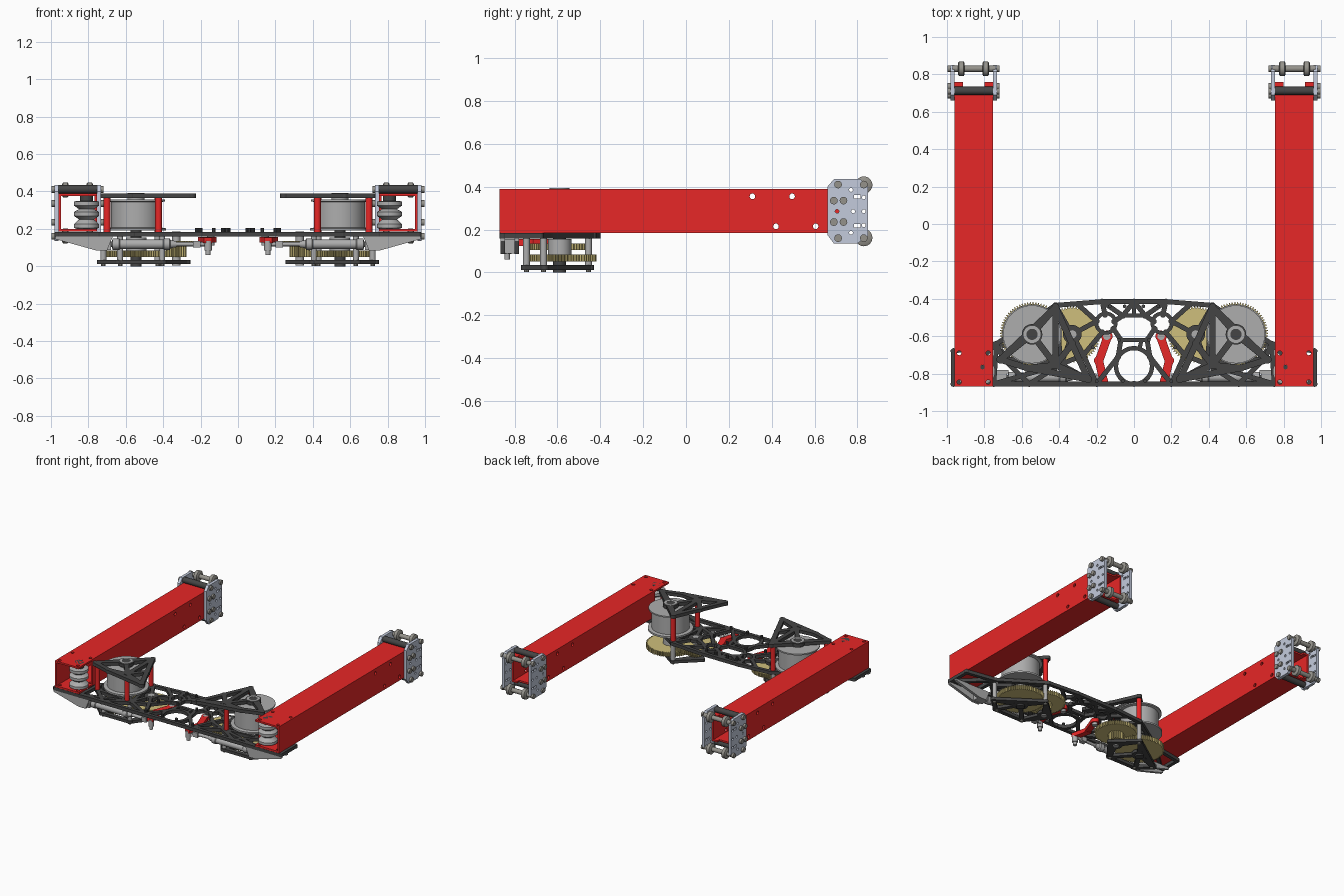
import bpy, bmesh, math
from mathutils import Vector

if "Cube" in bpy.data.objects:
    bpy.data.objects.remove(bpy.data.objects["Cube"])


def material(name, rgb):
    m = bpy.data.materials.new(name)
    m.diffuse_color = (*rgb, 1)
    m.use_nodes = True
    m.node_tree.nodes["Principled BSDF"].inputs["Base Color"].default_value = m.diffuse_color
    return m


RED = material("red_paint", (0.8, 0.02, 0.02))
DARK = material("dark_plate", (0.06, 0.06, 0.06))
PALE = material("pale_bracket", (0.55, 0.6, 0.72))
STEEL = material("steel", (0.42, 0.42, 0.42))
ROLL = material("roller_grey", (0.3, 0.29, 0.26))
BRASS = material("brass", (0.62, 0.52, 0.2))


# ---- pieces: each returns (verts, faces)
def place(axis, u, v, w):
    return {'x': (w, u, v), 'y': (u, w, v), 'z': (u, v, w)}[axis]


def prism(pts, a, b, axis='z'):
    n = len(pts)
    verts = [place(axis, u, v, w) for w in (a, b) for u, v in pts]
    faces = [tuple(range(n)), tuple(range(n, 2 * n))]
    faces += [(i, (i + 1) % n, n + (i + 1) % n, n + i) for i in range(n)]
    return verts, faces


def box(x0, x1, y0, y1, z0, z1):
    return prism([(x0, y0), (x1, y0), (x1, y1), (x0, y1)], z0, z1)


def lathe(c, prof, axis='z', ring=False, n=28):
    verts = [place(axis, c[0] + r * math.cos(math.tau * i / n), c[1] + r * math.sin(math.tau * i / n), w)
             for r, w in prof for i in range(n)]
    k = len(prof)
    faces = [] if ring else [tuple(range(n)), tuple(range((k - 1) * n, k * n))]
    for j in range(k if ring else k - 1):
        p, q = j * n, (j + 1) % k * n
        faces += [(p + i, p + (i + 1) % n, q + (i + 1) % n, q + i) for i in range(n)]
    return verts, faces


def cyl(c, r, a, b, axis='z', n=24):
    return lathe(c, [(r, a), (r, b)], axis, n=n)


def ring(c, r0, r1, a, b):
    return lathe(c, [(r0, a), (r1, a), (r1, b), (r0, b)], ring=True)


def strip(p, q, w, a, b):
    p, q = Vector(p), Vector(q)
    d = (q - p).normalized() * w / 2
    o = Vector((-d.y, d.x))
    return prism([p + o, p - o, q - o, q + o], a, b)


def truss(nodes, edges, w, a, b):
    used = {i for e in edges for i in e}
    return ([strip(nodes[i], nodes[j], w, a, b) for i, j in edges]
            + [cyl(nodes[i], w * 0.62, a, b, n=12) for i in used])


def gear(c, r, teeth, a, b):
    pts = []
    for i in range(teeth * 4):
        rr = r if i % 4 in (1, 2) else r - 0.011
        t = math.tau * i / (teeth * 4)
        pts.append((c[0] + rr * math.cos(t), c[1] + rr * math.sin(t)))
    return prism(pts, a, b)


def build(name, mat, pieces, s=1):
    bm = bmesh.new()
    for verts, faces in pieces:
        vs = [bm.verts.new((x * s, y, z)) for x, y, z in verts]
        for f in faces:
            bm.faces.new([vs[i] for i in f])
    bmesh.ops.recalc_face_normals(bm, faces=bm.faces)
    me = bpy.data.meshes.new(name)
    bm.to_mesh(me)
    bm.free()
    if mat:
        me.materials.append(mat)
    ob = bpy.data.objects.new(name, me)
    bpy.context.collection.objects.link(ob)
    return ob


def pair(name, mat, pieces, cuts=()):
    """Build the part on both sides of x = 0, with optional cut-outs."""
    for side, s in (("right_", 1), ("left_", -1)):
        ob = build(side + name, mat, pieces, s)
        cutters = [build("cutter", None, [c], s) for c in cuts]
        for c in cutters:
            c.hide_render = True
            m = ob.modifiers.new("cut", 'BOOLEAN')
            m.operation, m.solver, m.object = 'DIFFERENCE', 'EXACT', c
        if cutters:
            ev = ob.evaluated_get(bpy.context.evaluated_depsgraph_get())
            me = bpy.data.meshes.new_from_object(ev)
            ob.modifiers.clear()
            ob.data = me
            for c in cutters:
                bpy.data.objects.remove(c)


# ---- square arm tubes: hollow, open inner wall at the pulley, notched rear, bolt holes
cuts = [box(.768, .947, -1, 1, .198, .377), box(.74, .78, -.9, -.70, .198, .377),
        box(.80, .915, .735, .8, .1, .5)]
cuts += [cyl(p, .013, .7, 1, 'x', 16) for p in ((.31, .355), (.495, .355), (.42, .215), (.605, .215))]
cuts += [cyl(p, .012, .1, .5, 'z', 16) for p in
         ((.935, -.69), (.78, -.69), (.81, -.765), (.935, -.845), (.78, -.845))]
pair("arm_tube", RED, [box(.755, .96, -.87, .76, .185, .39)], cuts)
pair("tube_pulley", STEEL, [lathe((.81, -.79), [
    (.05, .2), (.068, .205), (.068, .225), (.04, .25), (.068, .27), (.068, .29),
    (.04, .305), (.068, .325), (.068, .345), (.05, .35)])])
pair("pulley_axle", DARK, [cyl((.81, -.79), .035, .186, .39)])

# ---- roller brackets at the rear ends
plate = [(.66, .175), (.69, .135), (.80, .135), (.85, .17), (.85, .40), (.815, .435), (.69, .435), (.66, .40)]
slots = [box(.7, 1.1, .785, .815, .345, .362), box(.7, 1.1, .785, .815, .21, .227)]
slots += [cyl(p, .009, .7, 1.1, 'x', 12) for p in
          ((.705, .285), (.78, .285), (.83, .285), (.83, .35), (.83, .22), (.77, .385), (.77, .185))]
pair("bracket_plates", PALE, [prism(plate, a, b, 'x') for a, b in ((.732, .755), (.96, .982))], slots)
bolts = [(.71, .41), (.69, .335), (.735, .335), (.69, .235), (.735, .235), (.71, .16), (.83, .41), (.83, .16)]
pair("bracket_bolts", ROLL, [cyl(p, .018, a, b, 'x', 12) for p in bolts for a, b in ((.72, .735), (.98, .998))])
pair("bracket_rods", DARK, [cyl((.712, z), .022, .75, .965, 'x') for z in (.412, .162)])
rollers = []
for z in (.408, .162):
    rollers.append(cyl((.83, z), .017, .74, .97, 'x'))
    for x in (.775, .905):
        rollers.append(lathe((.83, z), [(.03, x), (.04, x + .006), (.04, x + .03), (.03, x + .036)], 'x'))
pair("rollers", ROLL, rollers)

# ---- main lattice plate
Z0, Z1 = .158, .183
hub, mid, mot = (.545, -.59), (.33, -.59), (.15, -.53)
N = [(0, -.855), (.75, -.855), (.735, -.64), (.42, -.435), (.17, -.415), (0, -.415), (.39, -.75), hub, mid,
     (.155, -.485), (.2, -.855), (.085, -.71), (.965, -.855), (.965, -.68), (.06, -.49), (.07, -.62),
     (.27, -.70), (.70, -.72), (.56, -.855), (.2, -.52), (.11, -.56), (.17, -.58), (.105, -.52), (.3, -.43)]
E = [(0, 12), (12, 13), (13, 2), (1, 2), (12, 2), (2, 3), (3, 4), (4, 5), (3, 6), (6, 10), (6, 18), (18, 17),
     (17, 2), (17, 6), (3, 7), (7, 6), (7, 17), (8, 6), (8, 3), (4, 9), (19, 23), (15, 11), (20, 15), (14, 5),
     (14, 22), (16, 10), (16, 8), (16, 21), (6, 1), (10, 11), (14, 4), (8, 19), (16, 6)]
pair("main_plate", DARK, truss(N, E, .026, Z0, Z1) + [
    ring(hub, .03, .062, Z0, Z1), ring(mid, .022, .05, Z0, Z1), ring(mot, .042, .062, Z0, Z1)])
build("main_plate_centre", DARK, [ring((0, -.76), .085, .108, Z0, Z1), strip((0, -.415), (0, -.50), .02, Z0, Z1),
                                  strip((-.07, -.62), (.07, -.62), .022, Z0, Z1),
                                  strip((-.06, -.49), (.06, -.49), .022, Z0, Z1),
                                  strip((.03, -.665), (.04, -.62), .022, Z0, Z1)])
pair("plate_bolts", DARK, [cyl(p, .01, .18, .205, n=10) for p in
                           ((.05, -.44), (.08, -.62), (.13, -.44), (.22, -.66), (.20, -.84), (.06, -.84))])

# ---- upper and lower winch plates
U = [(.715, -.725), (.42, -.445), (.245, -.83), (.42, -.755), hub, (.57, -.77), (.33, -.64)]
pair("upper_plate", DARK, truss(U, [(0, 1), (1, 2), (2, 5), (5, 0), (1, 3), (3, 4), (4, 0), (4, 1),
                                    (3, 2), (3, 5), (3, 6)], .034, .365, .39)
     + [ring(hub, .03, .055, .365, .39)])
L = [(.735, -.66), (.43, -.45), (.275, -.59), (.40, -.75), hub, mid, (.64, -.75)]
pair("lower_plate", DARK, truss(L, [(0, 1), (1, 2), (2, 3), (3, 6), (6, 0), (1, 4), (4, 3), (4, 0), (4, 6),
                                    (5, 1), (5, 3), (5, 2)], .032, .012, .034)
     + [ring(hub, .025, .055, .012, .034), ring(mid, .02, .045, .012, .034)])
pair("upper_posts", RED, [cyl(p, .018, .18, .367) for p in ((.70, -.72), (.428, -.455), (.425, -.75))])
pair("lower_posts", STEEL, [cyl(p, .016, .03, .16) for p in ((.72, -.665), (.43, -.455), (.405, -.745), (.63, -.745))])
pair("lower_bolts", ROLL, [cyl(p, .012, .002, .014, n=10) for p in
                           ((.72, -.665), (.43, -.455), (.405, -.745), (.63, -.745))])

# ---- drums, shafts and gear train
pair("winch_drum", STEEL, [lathe(hub, [(.16, .19), (.16, .203), (.134, .207), (.134, .343), (.155, .347), (.155, .357)], n=48)])
pair("drum_shaft", DARK, [cyl(hub, .03, 0, .392)])
pair("shaft_collar", STEEL, [ring(hub, .03, .046, .355, .393)])
pair("drum_gear", BRASS, [gear(hub, .172, 72, .05, .083)])
pair("middle_gear", BRASS, [gear(mid, .15, 60, .105, .135), gear(mid, .055, 20, .05, .105)])
pair("gear_shaft", STEEL, [cyl(mid, .022, .005, .185), cyl(hub, .055, .083, .155)])

# ---- brake cylinders, red pivot arms and sloped brackets under the plate
ac = (-.82, .118)
pair("air_cylinder", STEEL, [
    lathe(ac, [(.016, .33), (.022, .36), (.03, .365), (.03, .395), (.025, .4), (.025, .63), (.03, .635),
               (.03, .67), (.014, .675), (.014, .72)], 'x'),
    cyl(ac, .011, .17, .34, 'x'), box(.2, .24, -.84, -.80, .1, .136)])
pair("pivot_fitting", STEEL, [cyl((.16, -.835), .02, .085, .135), cyl((.16, -.835), .013, .06, .09),
                              cyl((.145, -.60), .02, .11, .158)])
pair("pivot_arm", RED, [strip((.14, -.60), (.19, -.74), .045, .128, .157),
                        strip((.19, -.72), (.16, -.85), .045, .124, .155),
                        cyl((.145, -.60), .03, .128, .157), cyl((.188, -.73), .026, .126, .156)])
pair("sloped_bracket", STEEL, [prism([(.975, .158), (.975, .145), (.76, .085), (.70, .085), (.67, .158)],
                                     a, b, 'y') for a, b in ((-.866, -.845), (-.80, -.78))]
     + [box(.68, .76, -.85, -.79, .088, .156)])

# ---- smooth round surfaces, keep hard edges
for ob in bpy.context.collection.objects:
    ob.select_set(True)
    bpy.context.view_layer.objects.active = ob
bpy.ops.object.shade_smooth_by_angle(angle=math.radians(32))
